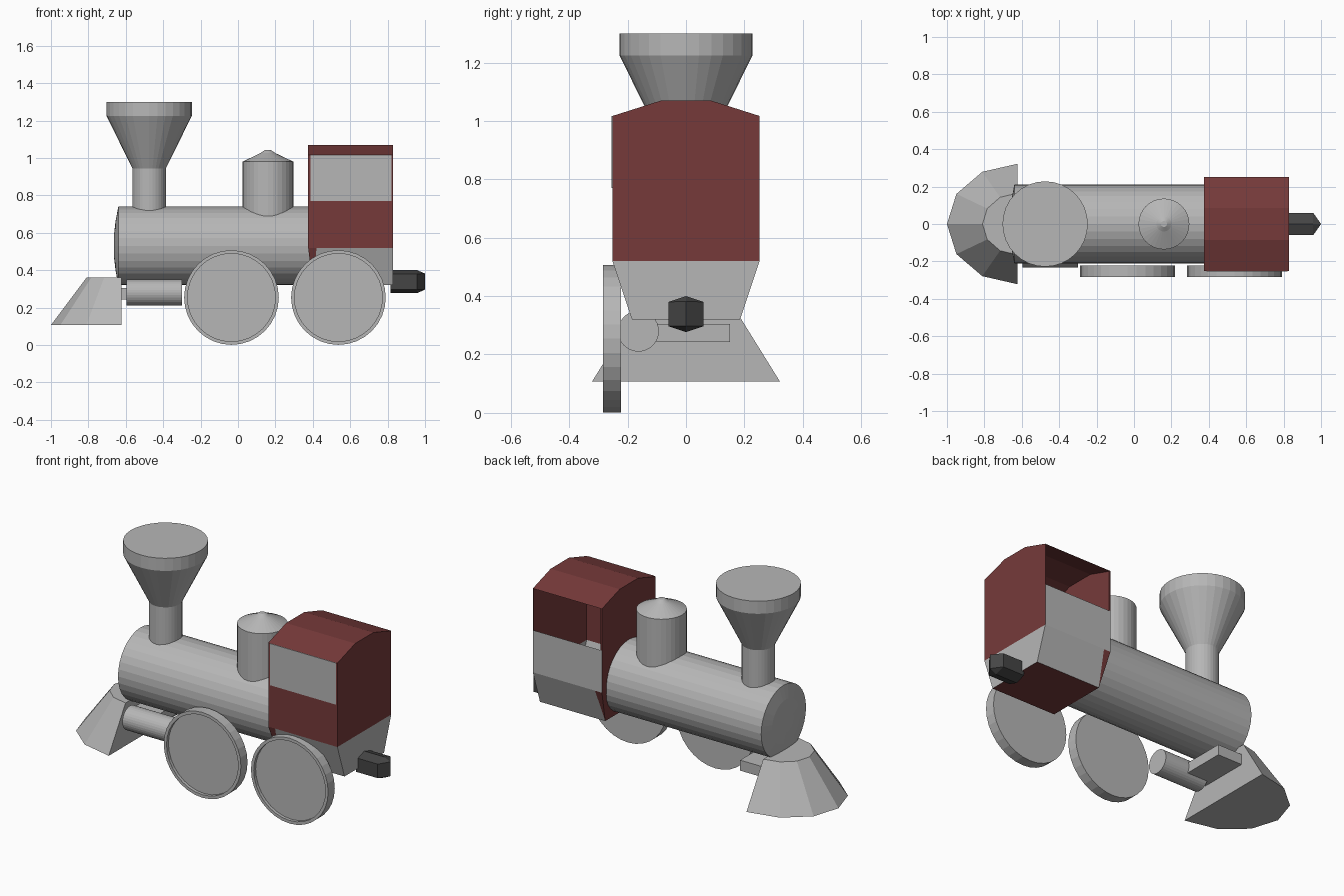
import bpy, bmesh, math
from mathutils import Matrix, Vector

if "Cube" in bpy.data.objects:
    bpy.data.objects.remove(bpy.data.objects["Cube"])


def material(name, rgb):
    m = bpy.data.materials.new(name)
    m.diffuse_color = (*rgb, 1)
    m.use_nodes = True
    m.node_tree.nodes["Principled BSDF"].inputs["Base Color"].default_value = m.diffuse_color
    return m


GREY = material("light grey", (0.47, 0.47, 0.47))
RED = material("dark red", (0.18, 0.042, 0.042))
DARK = material("charcoal", (0.06, 0.06, 0.06))


def finish(name, bm, mats, recalc=True):
    if recalc:
        bmesh.ops.recalc_face_normals(bm, faces=bm.faces)
    me = bpy.data.meshes.new(name)
    bm.to_mesh(me)
    bm.free()
    for m in mats:
        me.materials.append(m)
    ob = bpy.data.objects.new(name, me)
    bpy.context.collection.objects.link(ob)
    return ob


def loft(name, rings, mat):
    """Bridge equal-length rings of points and cap both ends."""
    bm = bmesh.new()
    vs = [[bm.verts.new(p) for p in r] for r in rings]
    for a, b in zip(vs, vs[1:]):
        for i in range(len(a)):
            j = (i + 1) % len(a)
            bm.faces.new((a[i], a[j], b[j], b[i]))
    bm.faces.new(vs[0])
    bm.faces.new(vs[-1])
    bmesh.ops.remove_doubles(bm, verts=bm.verts, dist=1e-5)
    return finish(name, bm, [mat])


def lathe(name, profile, axis, centre, mat, n=32):
    """Turn (radius, distance) pairs about an axis through centre."""
    rot = Vector((0, 0, 1)).rotation_difference(Vector(axis)).to_matrix()
    c = Vector(centre)
    rings = [[c + rot @ Vector((r * math.cos(2 * math.pi * i / n),
                                r * math.sin(2 * math.pi * i / n), h))
              for i in range(n)] for r, h in profile]
    return loft(name, rings, mat)


def box(name, lo, hi, mat):
    return loft(name, [[(lo[0], lo[1], z), (hi[0], lo[1], z),
                        (hi[0], hi[1], z), (lo[0], hi[1], z)]
                       for z in (lo[2], hi[2])], mat)


# Boiler with shallow domed front
lathe("boiler", [(0.21, 0.40), (0.21, -0.64), (0.13, -0.655), (0.06, -0.663)],
      (1, 0, 0), (0, 0, 0.53), GREY)

# Funnel-shaped chimney and steam dome
lathe("chimney", [(0.09, 0.70), (0.09, 0.945), (0.228, 1.225), (0.228, 1.30)],
      (0, 0, 1), (-0.475, 0, 0), GREY)
lathe("steam_dome", [(0.136, 0.66), (0.136, 0.98), (0.04, 1.026), (0.016, 1.042)],
      (0, 0, 1), (0.16, 0, 0), GREY)

# Wheels with a recessed outer face, on the front side only
for label, x in (("front", -0.035), ("rear", 0.537)):
    lathe(label + "_wheel",
          [(0.253, -0.222), (0.253, -0.284), (0.235, -0.284), (0.235, -0.266)],
          (0, 1, 0), (x, 0, 0.254), GREY)

# Steam cylinder and its cross block
lathe("steam_cylinder", [(0.07, -0.595), (0.07, -0.30)], (1, 0, 0),
      (0, -0.163, 0.28), GREY)
box("cross_block", (-0.63, -0.15, 0.243), (-0.46, 0.15, 0.305), GREY)

# Cowcatcher: half ellipse narrowing upwards
loft("cowcatcher",
     [[(-0.622 - rx * math.sin(math.radians(a)), ry * math.cos(math.radians(a)), z)
       for a in range(0, 181, 30)]
      for rx, ry, z in ((0.378, 0.322, 0.107), (0.188, 0.165, 0.36))], GREY)

# Coupler: hexagonal bar ending in a wedge
hexa = [(0, 0.40), (0.06, 0.38), (0.06, 0.297), (0, 0.277), (-0.06, 0.297), (-0.06, 0.38)]
loft("coupler", [[(x, y, z) for y, z in hexa] for x in (0.815, 0.958)]
     + [[(1.0, 0, 0.382 if z > 0.33 else 0.297) for y, z in hexa]], DARK)


# Cab: open sheet-metal shell
def sheets(name, mat, polys):
    bm = bmesh.new()
    for p in polys:
        bm.faces.new([bm.verts.new(v) for v in p])
    bmesh.ops.remove_doubles(bm, verts=bm.verts, dist=1e-5)
    return finish(name, bm, [mat])


X0, X1, XB = 0.375, 0.828, 0.40           # front, rear, lower front
W, WB, WR = 0.252, 0.185, 0.085           # half widths: wall, bottom, roof
ZB, ZM, ZS, ZE, ZR = 0.32, 0.52, 0.77, 1.017, 1.07


def side(y, z0, z1, x0=X0, x1=X1):
    return [(x0, y, z0), (x1, y, z0), (x1, y, z1), (x0, y, z1)]


gable = [(-W, ZM), (W, ZM), (W, ZE), (WR, ZR), (-WR, ZR), (-W, ZE)]
roof = [(-W, ZE), (-WR, ZR), (WR, ZR), (W, ZE)]
red = [[(x, y, z) for y, z in gable] for x in (X0, X1)]
red += [[(X0, *a), (X1, *a), (X1, *b), (X0, *b)] for a, b in zip(roof, roof[1:])]
red.append(side(-W, ZM, ZE))
red.append([(X0, -W, ZM), (X0, W, ZM), (XB, WB, ZB), (XB, -WB, ZB)])
red.append([(XB, -WB, ZB), (X1, -WB, ZB), (X1, WB, ZB), (XB, WB, ZB)])
# thin window posts and front corner slivers
red += [side(W, ZS, ZE, X0, X0 + 0.01), side(W, ZS, ZE, X1 - 0.006, X1)]
red += [[(X0, s * W, ZM), (X0 + 0.045, s * W, ZM), (XB, s * WB, ZB)] for s in (-1, 1)]
sheets("cab_shell", RED, red)

# Grey lower skirt and rear-side panel
skirt = [[(X0 + 0.045, s * W, ZM), (X1, s * W, ZM), (X1, s * WB, ZB), (XB, s * WB, ZB)]
         for s in (-1, 1)]
skirt.append([(X1, -W, ZM), (X1, W, ZM), (X1, WB, ZB), (X1, -WB, ZB)])
skirt.append(side(W, ZM, ZS))
sheets("cab_skirt", GREY, skirt)

# Window pane on the front side
box("cab_window", (0.387, -W - 0.003, ZS), (0.820, -W + 0.002, ZE), GREY)
